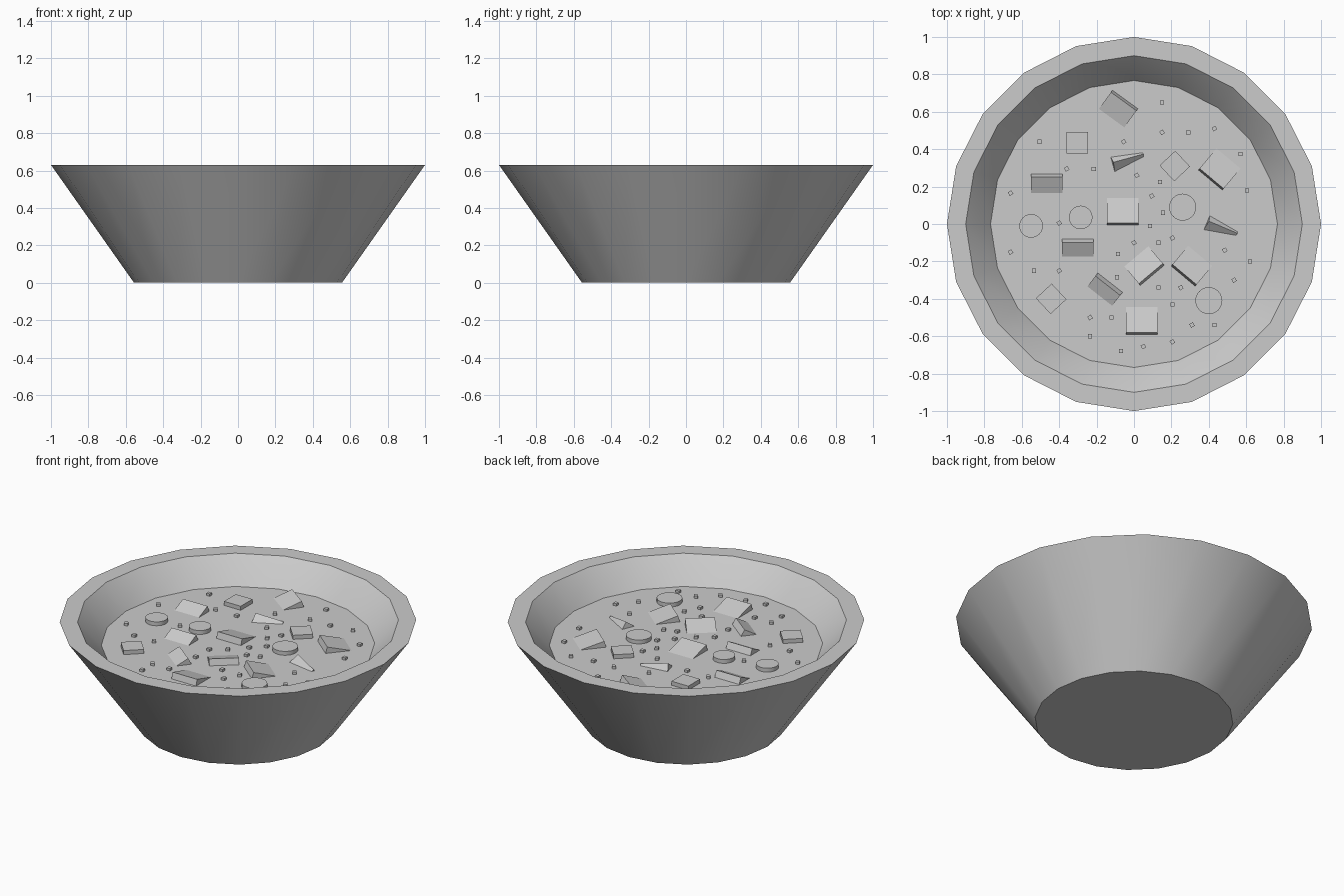
import bpy, bmesh
from math import radians, atan, cos, sin, pi
from mathutils import Matrix, Vector

if "Cube" in bpy.data.objects:
    bpy.data.objects.remove(bpy.data.objects["Cube"])

SOUP_Z = 0.486
SIDES = 20


def finish(name, bm, smooth=False):
    bmesh.ops.recalc_face_normals(bm, faces=bm.faces)
    mesh = bpy.data.meshes.new(name)
    bm.to_mesh(mesh)
    bm.free()
    obj = bpy.data.objects.new(name, mesh)
    bpy.context.collection.objects.link(obj)
    if smooth:
        bpy.ops.object.select_all(action='DESELECT')
        obj.select_set(True)
        bpy.context.view_layer.objects.active = obj
        bpy.ops.object.shade_smooth_by_angle(angle=radians(30))
    return obj


def box(bm, size, matrix):
    bmesh.ops.create_cube(bm, size=1, matrix=matrix @ Matrix.Diagonal((*size, 1)))


# Bowl: a low-sided lathe of the wall profile, closed by floor and inner floor
bm = bmesh.new()
rings = [[bm.verts.new((r * cos(2 * pi * i / SIDES), r * sin(2 * pi * i / SIDES), z))
          for i in range(SIDES)]
         for r, z in [(0.556, 0), (1, 0.63), (0.9, 0.63), (0.767, SOUP_Z), (0.5, 0.08)]]
for a, b in zip(rings, rings[1:]):
    for i in range(SIDES):
        j = (i + 1) % SIDES
        bm.faces.new((a[i], a[j], b[j], b[i]))
bm.faces.new(rings[0])
bm.faces.new(rings[-1])
finish("bowl", bm, True)

# Soup surface
bm = bmesh.new()
bmesh.ops.create_circle(bm, cap_ends=True, segments=SIDES, radius=0.767,
                        matrix=Matrix.Translation((0, 0, SOUP_Z)) @ Matrix.Rotation(pi / 2, 4, 'Z'))
finish("soup_surface", bm)

# Tilted chunks half sunk in the soup:
# raised edge position, heading, visible depth, sideways lean
H = 0.038
chunks = [
    (-0.055, 0.655, -36, 0.11, 0), (-0.467, 0.25, 0, 0.085, 0),
    (-0.11, 0.33, 8, 0.05, 12), (-0.06, 0.005, 180, 0.135, 0),
    (0.09, -0.265, -140, 0.12, 0), (0.27, -0.27, 140, 0.13, 0),
    (0.415, 0.243, 140, 0.14, 0), (0.40, 0.015, -30, 0.052, 12),
    (-0.30, -0.10, 0, 0.075, 0), (-0.14, -0.33, -38, 0.07, 0),
    (0.042, -0.58, 180, 0.135, 0),
]
for n, (x, y, heading, depth, lean) in enumerate(chunks):
    size = (0.168, 0.168, 0.1)
    rot = (Matrix.Rotation(radians(heading), 4, 'Z') @ Matrix.Rotation(atan(H / depth), 4, 'X')
           @ Matrix.Rotation(radians(lean), 4, 'Y'))
    anchor = Vector((-size[0] / 2 if lean else 0, size[1] / 2, size[2] / 2))
    place = Matrix.Translation(Vector((x, y, SOUP_Z + H)) - rot @ anchor) @ rot
    bm = bmesh.new()
    box(bm, size, place)
    finish(f"sunken_chunk_{n + 1}", bm)

# Flat square pieces
for n, (x, y, turn) in enumerate([(-0.303, 0.435, 0), (0.218, 0.31, 43), (-0.443, -0.40, 43)]):
    bm = bmesh.new()
    box(bm, (0.115, 0.115, 0.06),
        Matrix.Translation((x, y, SOUP_Z - 0.005)) @ Matrix.Rotation(radians(turn), 4, 'Z'))
    finish(f"square_piece_{n + 1}", bm)

# Round slices
for n, (x, y, r) in enumerate([(-0.55, -0.01, 0.063), (-0.285, 0.035, 0.063),
                               (0.26, 0.09, 0.072), (0.40, -0.41, 0.072)]):
    bm = bmesh.new()
    bmesh.ops.create_cone(bm, cap_ends=True, segments=24, radius1=r, radius2=r, depth=0.06,
                          matrix=Matrix.Translation((x, y, SOUP_Z - 0.006)))
    finish(f"round_slice_{n + 1}", bm, True)

# Herb crumbs scattered over the surface
crumbs = [
    (.15, .65), (.15, .49), (.29, .49), (.43, .51), (.57, .375), (-.055, .44), (-.505, .44),
    (-.36, .295), (-.215, .295), (.015, .26), (.14, .225), (.095, .15), (.605, .18),
    (-.66, .165), (.155, .06), (-.40, .005), (.085, -.01), (.205, -.075), (.13, -.10),
    (0, -.10), (-.085, -.16), (.485, -.14), (.62, -.20), (-.66, -.15), (-.535, -.25),
    (-.40, -.25), (-.09, -.285), (.535, -.30), (.13, -.34), (.25, -.34), (.205, -.43),
    (-.235, -.50), (-.12, -.50), (.31, -.54), (.43, -.54), (.205, -.63), (-.235, -.60),
    (.05, -.655), (-.07, -.68),
]
bm = bmesh.new()
for n, (x, y) in enumerate(crumbs):
    box(bm, (0.022, 0.022, 0.03),
        Matrix.Translation((x, y, SOUP_Z)) @ Matrix.Rotation(radians(30 * (n % 2)), 4, 'Z'))
finish("herb_crumbs", bm)
